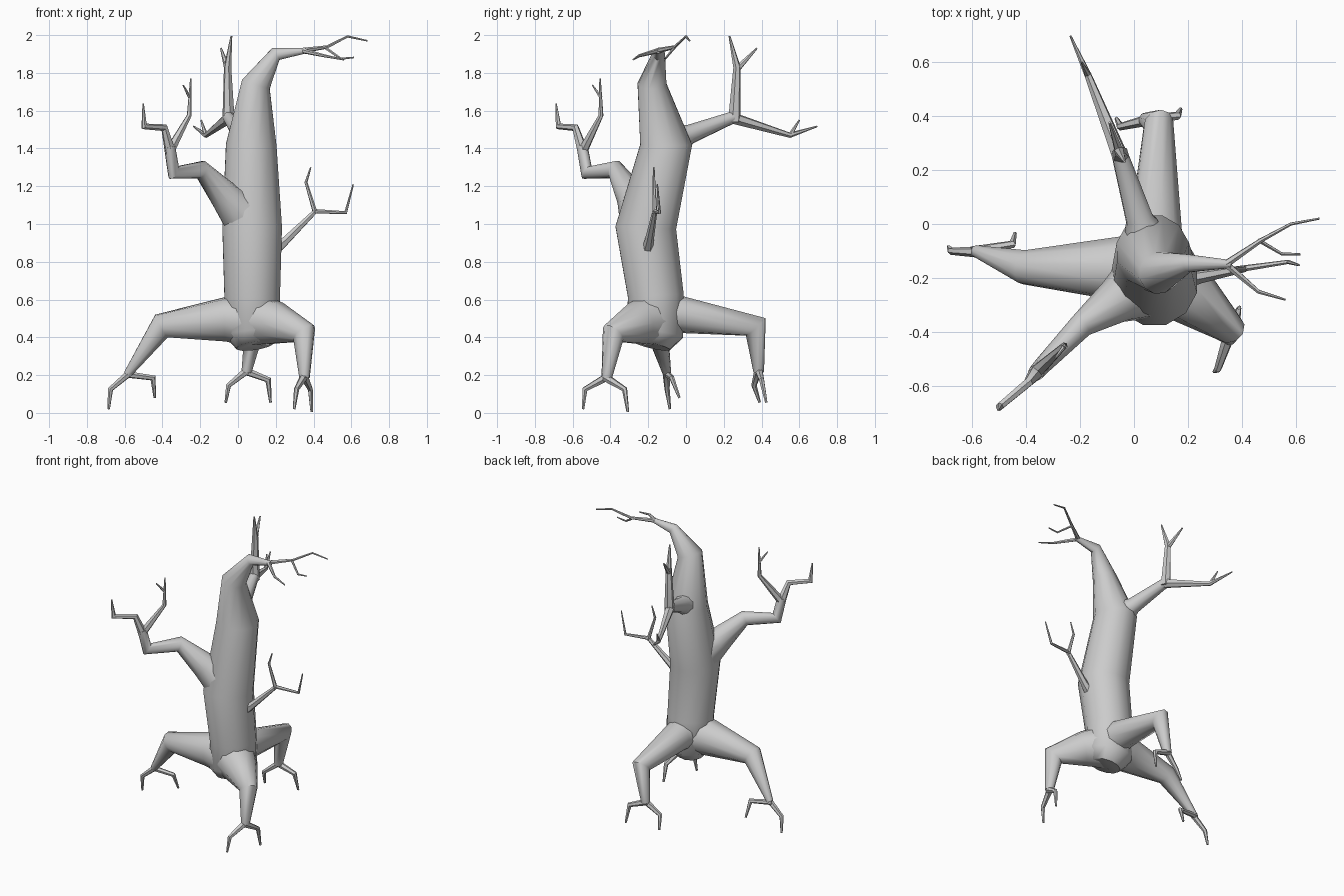
import bpy, bmesh, math
from mathutils import Vector


def tube(bm, pts, sides):
    """Sweep a mitred round section along (x, y, z, radius) points."""
    P = [Vector(p[:3]) for p in pts]
    T = [(b - a).normalized() for a, b in zip(P, P[1:])]
    u = T[0].orthogonal().normalized()
    prev, rings = T[0], []
    for i, p in enumerate(P):
        t0, t1 = T[max(i - 1, 0)], T[min(i, len(T) - 1)]
        n = (t0 + t1).normalized()
        u = prev.rotation_difference(n) @ u
        prev = n
        v = n.cross(u)
        bend = t1 - t0
        stretch = min(1.35, 1 / max(0.3, n.dot(t0))) - 1
        ring = []
        for k in range(sides):
            a = 2 * math.pi * k / sides
            d = (u * math.cos(a) + v * math.sin(a)) * pts[i][3]
            if bend.length > 1e-4:
                b = bend.normalized()
                d += b * d.dot(b) * stretch
            ring.append(bm.verts.new(p + d))
        rings.append(ring)
    for A, B in zip(rings, rings[1:]):
        for k in range(sides):
            j = (k + 1) % sides
            bm.faces.new((A[k], A[j], B[j], B[k]))
    bm.faces.new(rings[0][::-1])
    bm.faces.new(rings[-1])


def limb(name, main, twigs, sides=10, twig_sides=6):
    """One object: a main tube plus its forks."""
    bm = bmesh.new()
    tube(bm, main, sides)
    for t in twigs:
        tube(bm, t, twig_sides)
    bmesh.ops.recalc_face_normals(bm, faces=bm.faces)
    me = bpy.data.meshes.new(name)
    bm.to_mesh(me)
    bm.free()
    ob = bpy.data.objects.new(name, me)
    bpy.context.collection.objects.link(ob)
    bpy.ops.object.select_all(action='DESELECT')
    ob.select_set(True)
    bpy.context.view_layer.objects.active = ob
    bpy.ops.object.shade_smooth_by_angle(angle=math.radians(50))


# trunk, bending over into the crown twigs
limb("trunk", [(.09, -.18, .355, .10), (.08, -.165, .42, .155), (.075, -.16, .62, .152),
               (.075, -.213, .98, .163), (.07, -.105, 1.42, .138),
               (.095, -.18, 1.74, .077), (.20, -.145, 1.90, .034), (.36, -.148, 1.918, .015)],
     [[(.34, -.148, 1.918, .015), (.47, -.06, 1.937, .009), (.58, 0, 1.993, .006), (.685, .02, 1.97, .004)],
      [(.46, -.06, 1.935, .008), (.545, -.11, 1.875, .006), (.615, -.112, 1.882, .004)],
      [(.34, -.148, 1.918, .014), (.46, -.25, 1.89, .008), (.56, -.28, 1.87, .004)]], 12)

# legs, each with a knee and two toes
limb("left_leg", [(.06, -.17, .49, .14), (-.07, -.165, .495, .118), (-.405, -.16, .46, .064), (-.585, -.10, .205, .022)],
     [[(-.57, -.105, .215, .02), (-.675, -.10, .125, .014), (-.685, -.085, .02, .007)],
      [(-.60, -.10, .205, .018), (-.45, -.075, .185, .014), (-.44, -.035, .08, .007)]])
limb("back_leg", [(.075, -.15, .51, .125), (.08, -.02, .52, .098), (.09, .37, .455, .055), (.045, .385, .215, .028)],
     [[(.055, .385, .23, .022), (-.05, .36, .145, .014), (-.065, .39, .055, .007)],
      [(.03, .385, .225, .022), (.16, .40, .175, .015), (.172, .425, .055, .007)]])
limb("front_right_leg", [(.10, -.18, .49, .14), (.20, -.26, .475, .115), (.35, -.385, .42, .059), (.352, -.42, .185, .028)],
     [[(.352, -.41, .195, .023), (.31, -.535, .125, .014), (.297, -.545, .02, .007)],
      [(.352, -.43, .19, .023), (.383, -.325, .125, .014), (.39, -.308, .005, .007)]])

# large branch on the front left
limb("left_branch", [(.03, -.23, 1.05, .13), (-.065, -.285, 1.14, .085), (-.195, -.375, 1.288, .046),
                     (-.34, -.525, 1.272, .032), (-.362, -.55, 1.41, .03)],
     [[(-.358, -.545, 1.38, .03), (-.39, -.585, 1.51, .018), (-.497, -.675, 1.517, .015), (-.502, -.688, 1.637, .004)],
      [(-.365, -.55, 1.38, .028), (-.258, -.45, 1.575, .013), (-.25, -.455, 1.77, .004)],
      [(-.255, -.45, 1.67, .01), (-.29, -.495, 1.735, .004)]], 10)

# thin branch on the right
limb("right_branch", [(.19, -.205, .86, .035), (.25, -.195, .91, .024), (.41, -.165, 1.068, .013)],
     [[(.41, -.165, 1.055, .013), (.36, -.17, 1.22, .008), (.385, -.17, 1.30, .004)],
      [(.40, -.165, 1.068, .012), (.57, -.14, 1.06, .008), (.61, -.152, 1.21, .004)]], 6)

# forked branch on the back
limb("back_branch", [(.055, -.08, 1.43, .10), (.02, .02, 1.475, .052), (-.05, .25, 1.565, .032)],
     [[(-.05, .255, 1.54, .034), (-.055, .27, 1.83, .02), (-.035, .23, 1.995, .005)],
      [(-.055, .27, 1.82, .018), (-.09, .375, 1.93, .005)],
      [(-.045, .235, 1.565, .032), (-.17, .55, 1.47, .014), (-.235, .695, 1.517, .004)],
      [(-.17, .55, 1.468, .013), (-.195, .60, 1.55, .004)]])
